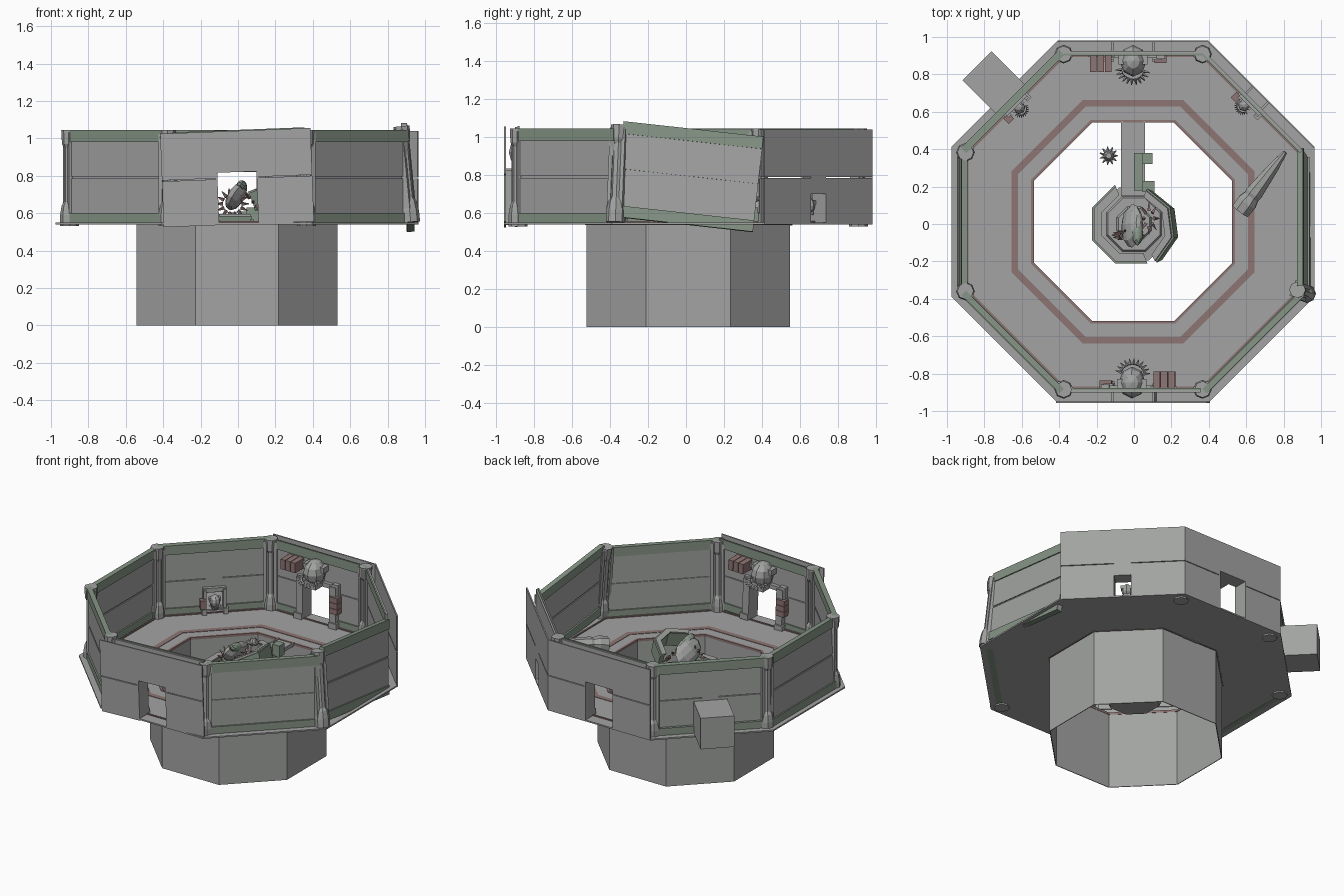
import bpy, bmesh, math
from math import pi, radians, cos, sin
from mathutils import Matrix, Vector

if "Cube" in bpy.data.objects:
    bpy.data.objects.remove(bpy.data.objects["Cube"])

C = Vector((-0.005, 0.012, 0))
K = cos(pi / 8)                     # apothem / corner radius of an octagon
FLOOR = 0.55


def mat(name, col):
    m = bpy.data.materials.new(name)
    m.diffuse_color = (*col, 1)
    m.use_nodes = True
    m.node_tree.nodes["Principled BSDF"].inputs["Base Color"].default_value = m.diffuse_color
    return m


STONE = mat("dark_stone", (0.36, 0.37, 0.36))
GREEN = mat("dull_green", (0.24, 0.3, 0.24))
RED = mat("dull_red", (0.27, 0.18, 0.175))
T, R = Matrix.Translation, Matrix.Rotation


def finish(name, bm, M=Matrix(), m=None):
    bmesh.ops.recalc_face_normals(bm, faces=bm.faces)
    bm.transform(M)
    me = bpy.data.meshes.new(name)
    bm.to_mesh(me)
    bm.free()
    ob = bpy.data.objects.new(name, me)
    bpy.context.collection.objects.link(ob)
    me.materials.append(m or STONE)
    return ob


def boxes(name, items, M=Matrix(), m=None):
    """items: (x0, x1, out0, out1, z0, z1); outward is local -y"""
    bm = bmesh.new()
    for x0, x1, o0, o1, z0, z1 in items:
        bmesh.ops.create_cube(bm, size=1, matrix=T(((x0 + x1) / 2, -(o0 + o1) / 2, (z0 + z1) / 2))
                              @ Matrix.Diagonal((x1 - x0, o1 - o0, z1 - z0, 1)))
    return finish(name, bm, M, m)


def ring(name, a0, a1, z0, z1, M=Matrix(), m=None, first=0, count=8, slope=0):
    """octagonal ring, or an arc of it, between apothems a0 and a1"""
    bm = bmesh.new()
    secs = []
    full = count == 8
    for i in range(count if full else count + 1):
        a = pi / 8 + (first + i) * pi / 4
        secs.append([bm.verts.new((r / K * cos(a), r / K * sin(a), z)) for r, z in
                     ((a0, z0), (a1 - slope, z0), (a1, z1), (a0 + slope, z1))])
    for i in range(count):
        p, q = secs[i], secs[(i + 1) % len(secs)]
        for j in range(4):
            bm.faces.new((p[j], p[(j + 1) % 4], q[(j + 1) % 4], q[j]))
    if not full:
        bm.faces.new(secs[0])
        bm.faces.new(secs[-1])
    return finish(name, bm, M, m)


def lathe(name, profile, n, M=Matrix(), m=None):
    bm = bmesh.new()
    rows = [[bm.verts.new((r * cos(2 * pi * (i + .5) / n), r * sin(2 * pi * (i + .5) / n), z))
             for i in range(n)] for r, z in profile]
    for p, q in zip(rows, rows[1:]):
        for i in range(n):
            bm.faces.new((p[i], p[(i + 1) % n], q[(i + 1) % n], q[i]))
    bm.faces.new(rows[0])
    bm.faces.new(rows[-1])
    return finish(name, bm, M, m)


def spikes(name, n, rad, length, M, m=None, a0=0, a1=2 * pi, thick=.012):
    """fan of four-sided teeth around local z"""
    bm = bmesh.new()
    for i in range(n):
        a = a0 + (a1 - a0) * i / n
        bmesh.ops.create_cone(bm, cap_ends=True, segments=4, radius1=thick, radius2=.002, depth=length,
                              matrix=R(a, 4, 'Z') @ T((rad + length / 2, 0, 0)) @ R(pi / 2, 4, 'Y'))
    return finish(name, bm, M, m)


def rock(name, size, M, m=None):
    bm = bmesh.new()
    bmesh.ops.create_uvsphere(bm, u_segments=8, v_segments=6, radius=1, matrix=Matrix.Diagonal((*size, 1)))
    return finish(name, bm, M, m)


def side(deg):
    return T(C) @ R(radians(deg + 90), 4, 'Z')


def tilt(roll, lean, o=.93):
    """damage: roll in the wall plane, lean about its length"""
    c = Vector((0, -o, .79))
    return T(c) @ R(radians(roll), 4, 'Y') @ R(radians(lean), 4, 'X') @ T(-c)


# floor, red inlays and the open shaft below
ring("floor", .537, .97, .54, FLOOR, T(C))
ring("floor_inlay", .615, .65, FLOOR, .553, T(C), RED)
ring("pit_edge", .53, .545, FLOOR - .012, .554, T(C), RED)
ring("wall_base_line", .88, .89, FLOOR, .557, T(C), RED)
ring("shaft", .532, .537, 0, .54, T(C))

# plain wall panels
for deg, roll, lean in ((0, 6.3, -4), (180, 0, -2), (-45, 0, 0), (-135, 0, 0)):
    M = side(deg) @ tilt(roll, lean)
    h = .37
    boxes("wall_panel", [(-h, h, .9, .92, .55, .785), (-h, h, .9, .92, .795, 1.035),
                         (-h, h, .906, .914, .78, .8)], M)
    boxes("wall_trim", [(-h, h, .893, .927, .98, 1.045), (-h, h, .89, .93, .54, .6)], M, GREEN)

# walls with an opening: gates front and back, alcoves on the rear diagonals
for deg, w, top, roll in ((-90, .105, .82, -2.2), (90, .105, .82, 0), (45, .055, .7, 0), (135, .055, .7, 0)):
    M = side(deg) @ tilt(roll, 0)
    gate = w > .1
    backed = deg != 135            # the left alcove wall has no outer plate
    low = .54
    items = []
    for o0, o1, h in ((.961, .97, .402), (.9, .912, .37))[0 if backed else 1:]:
        for s in (-1, 1):
            x = sorted((s * w, s * h))
            items += [(*x, o0, o1, low, .785), (*x, o0, o1, .79, 1.04)]
        items += [(-w, w, o0, o1, top, 1.04)]
    if backed:
        items += [(-w - .01, -w, .9, .97, low, top), (w, w + .01, .9, .97, low, top),
                  (-w, w, .9, .97, top, top + .01)]
    boxes("gate_wall" if gate else "alcove_wall", items, M)
    to = .9 if backed else .93
    boxes("wall_trim", [(-.37, .37, .89, to, .98, 1.045), (-.37, -w - .02, .89, to, .55, .6),
                        (w + .02, .37, .89, to, .55, .6)], M, GREEN)
    # frame, red blocks and horned head
    f = w + .05 if gate else w + .02
    boxes("opening_frame", [(-f, -w, .865, .9, .55, top + .02), (w, f, .865, .9, .55, top + .02),
                            (-f - .012, -w, .855, .9, .55, .59), (w, f + .012, .855, .9, .55, .59),
                            (-f, f, .875, .9, top, top + .03)], M)
    if gate:
        boxes("low_red_blocks", [(-.18, -.115, .85, .9, z, z + .037) for z in (.66, .70, .74)], M, RED)
        boxes("raised_red_blocks", [(x, x + .036, .8, .9, .9, .97) for x in (.115, .155, .195)],
              M, RED)
        boxes("block_holder", [(-.17, -.125, .87, .9, .78, .86), (.1, .24, .88, .9, .92, .95)], M)
        H = M @ T((0, -.86, .92))
        s = 1
    else:
        H = M @ T((0 if deg == 135 else .02, -.87, .64))
        s = .5
        boxes("alcove_red_block", [(.06, .1, .84, .88, .6, .66)], M, RED)
    H = H @ Matrix.Scale(s, 4)
    rock("guardian_head", (.072, .085, .085), H)
    boxes("guardian_jaw", [(-.045, .045, -.06, .04, -.1, -.05), (-.078, .078, -.02, .05, .01, .05)], H)
    spikes("guardian_teeth", 11, .06, .035, H @ T((0, .04, -.03)) @ R(radians(-20), 4, 'X'), None,
           .1, pi, .01)

# closed niche behind the left alcove
o = .92
boxes("niche_box", [(-.11, -.1, o, 1.18, .55, .77), (.1, .11, o, 1.18, .55, .77), (-.1, .1, 1.17, 1.18, .55, .77),
                    (-.1, .1, o, 1.17, .55, .56), (-.1, .1, o, 1.17, .76, .77)], side(135))

# corner pillars, one leaning out and one fallen
prof = [(.05, .53), (.05, .59), (.042, .64), (.03, .66), (.03, .95), (.04, .97), (.044, 1.045)]
for k in range(1, 8):
    a = pi / 8 + k * pi / 4
    M = T(C + Vector((.97 * cos(a), .97 * sin(a), 0))) @ R(a, 4, 'Z')
    if k == 7:
        M = M @ T((0.01, 0, .79)) @ R(radians(-6), 4, 'Y') @ T((0, 0, -.77))
    lathe("pillar", prof, 8, M)
    for s in (-1, 1):
        boxes("pillar_flange", [(-.03, .02, s * .034 - .01, s * .034 + .01, .55, 1.03)], M)
p0, p1 = Vector((.57, .07, .61)), Vector((.82, .4, .68))
Q = T(p0) @ (p1 - p0).to_track_quat('Z', 'Y').to_matrix().to_4x4()
lathe("fallen_pillar", [(.055, 0), (.058, .06), (.045, .1), (.05, .12), (.03, .3), (.012, .4)], 8, Q)

# bridge and central pedestal
boxes("bridge", [(-.07, .06, -.56, -.15, .535, FLOOR)])
boxes("bridge_rails", [(-.07, -.06, -.55, -.16, .55, .558), (.05, .06, -.55, -.16, .55, .558)])
P = T((0, .0, 0))
lathe("pedestal", [(.17, .32), (.21, .4), (.21, .53), (.16, .535), (.15, .55), (.1, .55), (.09, .565)], 8, P)

# broken octagonal rim: left half in place, right part lifted
ring("rim_left", .15, .21, .5, .585, T((-.015, .0, 0)), GREEN, 2, 4, .015)
ring("rim_left_cap", .155, .2, .585, .595, T((-.015, .0, 0)), None, 2, 4)
L = T((.03, -.02, .66)) @ R(radians(-22), 4, 'Y') @ R(radians(8), 4, 'Z') @ T((0, 0, -.62))
ring("rim_right", .15, .2, .55, .65, L, GREEN, 6, 3, .015)
ring("rim_right_cap", .155, .19, .65, .662, L, None, 6, 3)

# central head with red teeth, bracket and loose tooth crown
B = T((-.01, -.01, .69)) @ R(radians(-15), 4, 'X') @ R(radians(35), 4, 'Y')
rock("central_head", (.045, .12, .08), B)
rock("central_brow", (.03, .07, .03), B @ T((0, -.05, .05)), GREEN)
spikes("central_teeth", 14, .05, .04, T((-.03, -.06, .65)) @ R(radians(70), 4, 'X'), RED)
spikes("side_teeth", 8, .04, .045, T((.08, .03, .66)) @ R(radians(50), 4, 'Y'), RED)
boxes("bracket", [(0, .045, -.38, -.18, .55, .61), (.045, .1, -.38, -.32, .55, .63),
                  (.045, .11, -.23, -.17, .55, .63)], Matrix(), GREEN)
CR = T((-.135, .365, .58))
spikes("loose_crown", 11, .015, .035, CR)
lathe("loose_crown_hub", [(.025, -.02), (.03, 0), (.015, .03)], 8, CR)
